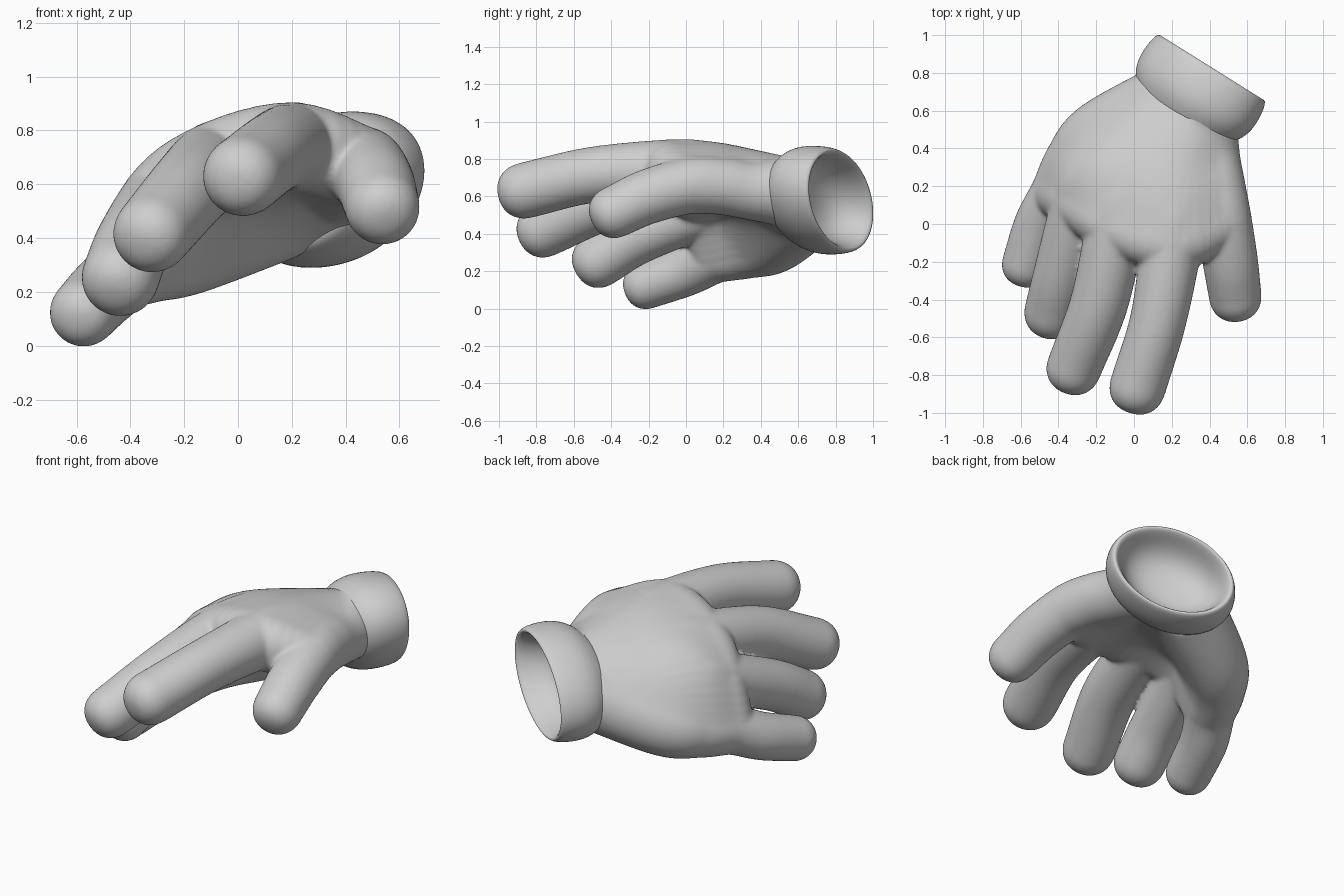
import bpy, bmesh, math
from mathutils import Vector

if "Cube" in bpy.data.objects:
    bpy.data.objects.remove(bpy.data.objects["Cube"])

grey = bpy.data.materials.new("light grey")
grey.diffuse_color = (0.62, 0.62, 0.62, 1)
grey.use_nodes = True
grey.node_tree.nodes["Principled BSDF"].inputs["Base Color"].default_value = grey.diffuse_color

# Cuff frame: opening centre, outward axis, long and short directions of the oval
CENTRE = Vector((0.415, 0.832, 0.58))
AXIS = Vector((0.53, 0.848, 0)).normalized()
SIDE = Vector((AXIS.y, -AXIS.x, 0))
TILT = math.radians(26)
LONG = SIDE * math.cos(TILT) + Vector((0, 0, math.sin(TILT)))
SHORT = AXIS.cross(LONG)
WRIST = CENTRE - AXIS * 0.265


def wrist(s):
    """Start point of a digit path, spread along the oval of the wrist."""
    return tuple(WRIST + LONG * s) + (0.2,)


# Each digit: four points through the palm, then two along the finger (x, y, z, radius)
DIGITS = {
    "little": [wrist(-0.11), (-.18, .475, .37, .18), (-.32, .33, .315, .155), (-.405, .17, .28, .14),
               (-.50, 0, .20, .134), (-.57, -.205, .127, .128)],
    "ring": [wrist(-0.055), (-.04, .44, .545, .185), (-.205, .27, .57, .165), (-.285, .12, .535, .15),
             (-.385, -.25, .385, .144), (-.435, -.46, .26, .145)],
    "middle": [wrist(0), (.09, .40, .635, .18), (-.01, .22, .675, .168), (-.09, 0, .67, .16),
               (-.185, -.42, .575, .154), (-.315, -.755, .422, .146)],
    "index": [wrist(0.055), (.25, .35, .68, .17), (.21, .13, .725, .168), (.20, -.08, .74, .165),
              (.13, -.5, .715, .15), (.022, -.855, .633, .15)],
    "thumb": [wrist(0.105), (.402, .36, .63, .16), (.435, .20, .655, .155), (.47, .03, .66, .152),
              (.51, -.2, .60, .147), (.535, -.375, .52, .14)],
}


def spline(pts, t):
    """Smooth curve through the points; t runs from 0 to len - 1."""
    pts = [Vector(p) for p in pts]
    i = min(int(t), len(pts) - 2)
    f = t - i
    b, c = pts[i], pts[i + 1]
    a = pts[i - 1] if i else b * 2 - c
    d = pts[i + 2] if i + 2 < len(pts) else c * 2 - b
    return 0.5 * (2 * b + (c - a) * f + (2 * a - 5 * b + 4 * c - d) * f ** 2
                  + (3 * b - a - 3 * c + d) * f ** 3)


def loft(bm, rings):
    """Skin a list of point rings and close both ends."""
    loops = [[bm.verts.new(p) for p in r] for r in rings]
    n = len(loops[0])
    for a, b in zip(loops, loops[1:]):
        for i in range(n):
            j = (i + 1) % n
            bm.faces.new((a[i], a[j], b[j], b[i]))
    bm.faces.new(loops[0][::-1])
    bm.faces.new(loops[-1])


def tube(bm, pts, sides=28, steps=8):
    """Tube along a path: flat start at the wrist, blunt round end."""
    count = (len(pts) - 1) * steps
    samples = [spline(pts, k / steps) for k in range(count + 1)]
    rings = []

    def ring(pos, direction, r):
        q = direction.to_track_quat('Z', 'X')
        rings.append([pos + q @ Vector((r * math.cos(a), r * math.sin(a), 0))
                      for a in (2 * math.pi * i / sides for i in range(sides))])

    for k, s in enumerate(samples):
        d = -AXIS if k == 0 else (samples[min(k + 1, count)] - samples[k - 1]).to_3d()
        ring(s.to_3d(), d.normalized(), s[3])
    end, r = samples[-1].to_3d(), samples[-1][3]
    d = (samples[-1] - samples[-2]).to_3d().normalized()
    for k in range(1, 11):
        a = math.radians(89) * k / 10
        ring(end + d * r * math.sin(a) ** 0.9, d, r * math.cos(a) ** 0.82)
    loft(bm, rings)


def make_object(name, bm):
    bmesh.ops.recalc_face_normals(bm, faces=bm.faces)
    for f in bm.faces:
        f.smooth = True
    mesh = bpy.data.meshes.new(name)
    bm.to_mesh(mesh)
    bm.free()
    mesh.materials.append(grey)
    ob = bpy.data.objects.new(name, mesh)
    bpy.context.collection.objects.link(ob)
    return ob


# Glove body: fingers plus a fan of tubes filling the arched palm, fused and smoothed
bm = bmesh.new()
for path in DIGITS.values():
    tube(bm, path)
paths = list(DIGITS.values())
FAN = 6
for k in range(4 * FAN + 1):
    tube(bm, [spline([p[i] for p in paths], k / FAN) for i in range(4)])
body = make_object("glove_body", bm)
fuse = body.modifiers.new("fuse", 'REMESH')
fuse.mode = 'VOXEL'
fuse.voxel_size = 0.0105
fuse.use_smooth_shade = True
soften = body.modifiers.new("soften", 'SMOOTH')
soften.factor = 0.5
soften.iterations = 16

# Cuff: oval rolled band with a bowl-shaped opening (scale of oval, distance along axis)
PROFILE = [(.66, -.33), (.76, -.315), (.83, -.285), (.91, -.25), (.975, -.20), (1, -.14), (.99, -.07),
           (.955, -.015), (.91, 0), (.86, -.015), (.80, -.06), (.73, -.12), (.60, -.175),
           (.40, -.21), (.15, -.22), (.02, -.22)]
bm = bmesh.new()
loft(bm, [[CENTRE + AXIS * n + LONG * (.376 * s * math.cos(a)) + SHORT * (.269 * s * math.sin(a))
           for a in (2 * math.pi * i / 48 for i in range(48))] for s, n in PROFILE])
cuff = make_object("cuff", bm)
sub = cuff.modifiers.new("round", 'SUBSURF')
sub.levels = sub.render_levels = 1
